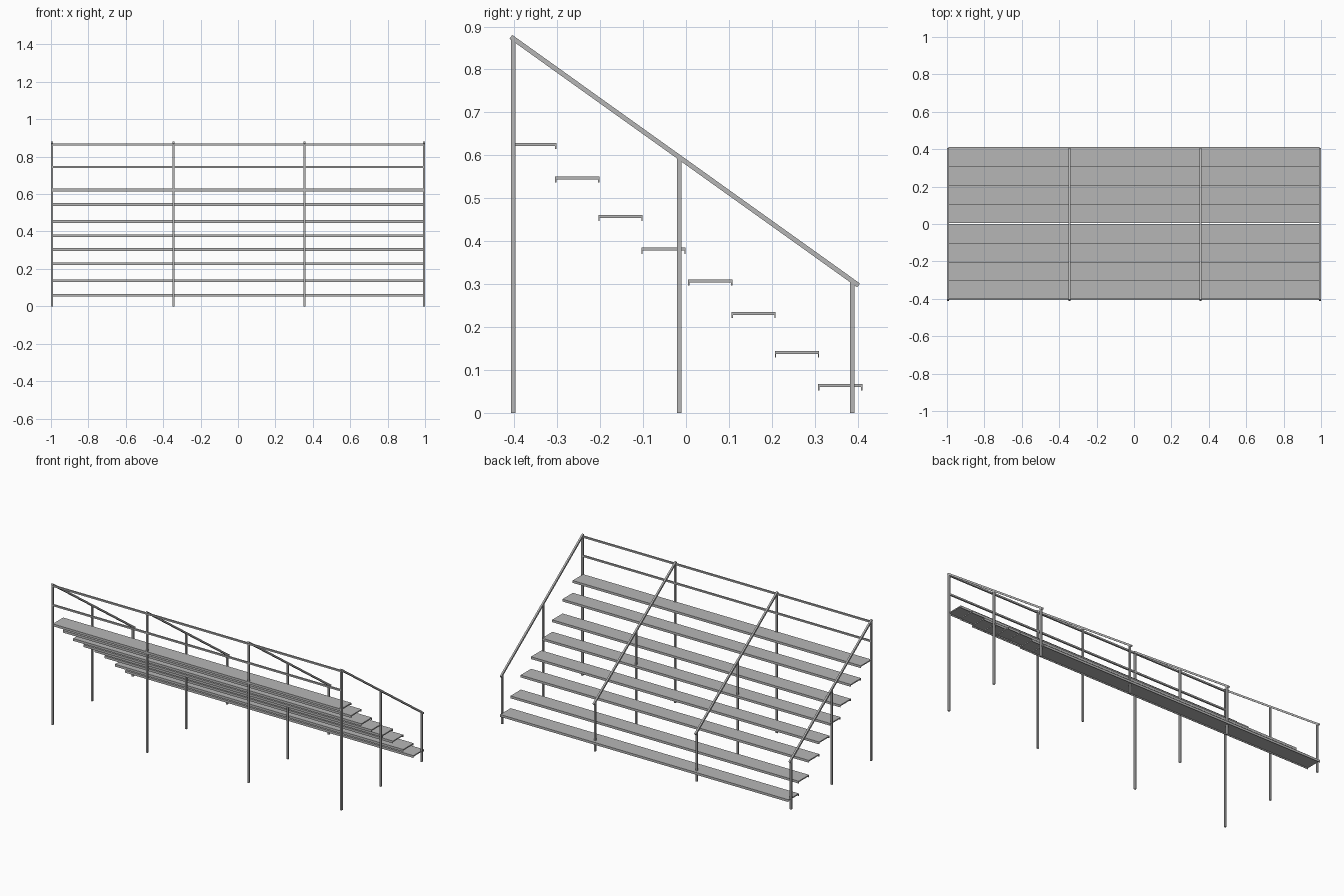
import bpy
from mathutils import Vector

if "Cube" in bpy.data.objects:
    bpy.data.objects.remove(bpy.data.objects["Cube"], do_unlink=True)

# One grey metal for the whole stand
grey = bpy.data.materials.new("grey_metal")
grey.use_nodes = True
colour = (0.47, 0.47, 0.47, 1)
grey.diffuse_color = colour
grey.node_tree.nodes["Principled BSDF"].inputs["Base Color"].default_value = colour


def extrude_x(name, profile, x0, x1):
    """Sweep a closed (y, z) outline along x."""
    n = len(profile)
    verts = [(x, y, z) for x in (x0, x1) for y, z in profile]
    faces = [tuple(reversed(range(n))), tuple(range(n, 2 * n))]
    faces += [(i, (i + 1) % n, (i + 1) % n + n, i + n) for i in range(n)]
    mesh = bpy.data.meshes.new(name)
    mesh.from_pydata(verts, [], faces)
    mesh.materials.append(grey)
    obj = bpy.data.objects.new(name, mesh)
    bpy.context.collection.objects.link(obj)
    return obj


def bar(name, x, start, end, width=0.0105):
    """Square bar between two (y, z) points, centred on x."""
    a, b = Vector(start), Vector(end)
    d = (b - a).normalized()
    side = Vector((-d.y, d.x)) * width / 2
    outline = [a - side, b - side, b + side, a + side]
    return extrude_x(name, outline, x - width / 2, x + width / 2)


# Channel-shaped seat boards, highest at the front
DEPTH, SLAB, LIP, WALL = 0.103, 0.007, 0.0145, 0.003
boards = [(-0.405, 0.629), (-0.305, 0.551), (-0.204, 0.461), (-0.104, 0.385),
          (0.005, 0.311), (0.106, 0.235), (0.207, 0.144), (0.308, 0.067)]
for i, (y, top) in enumerate(boards):
    back = y + DEPTH
    outline = [(y, top), (y, top - LIP), (y + WALL, top - LIP),
               (y + WALL, top - SLAB), (back - WALL, top - SLAB),
               (back - WALL, top - LIP), (back, top - LIP), (back, top)]
    extrude_x(f"seat_board_{i + 1}", outline, -0.993, 0.993)

# Four frames of three posts under a sloping handrail
RAIL_START, RAIL_END = (-0.408, 0.876), (0.402, 0.297)
slope = (RAIL_END[1] - RAIL_START[1]) / (RAIL_END[0] - RAIL_START[0])
frames = {"right_end": -0.9945, "right_middle": -0.345,
          "left_middle": 0.355, "left_end": 0.9945}
for label, x in frames.items():
    for part, y in (("front", -0.402), ("middle", -0.016), ("back", 0.387)):
        top = RAIL_START[1] + slope * (y - RAIL_START[0])
        bar(f"{label}_{part}_post", x, (y, 0), (y, top))
    bar(f"{label}_handrail", x, RAIL_START, RAIL_END, 0.011)

# Horizontal guard rails along the tall side
for name, z in (("upper_guard_rail", 0.865), ("lower_guard_rail", 0.745)):
    h = 0.005
    y = -0.402
    extrude_x(name, [(y - h, z - h), (y + h, z - h), (y + h, z + h), (y - h, z + h)],
              -0.994, 0.994)
